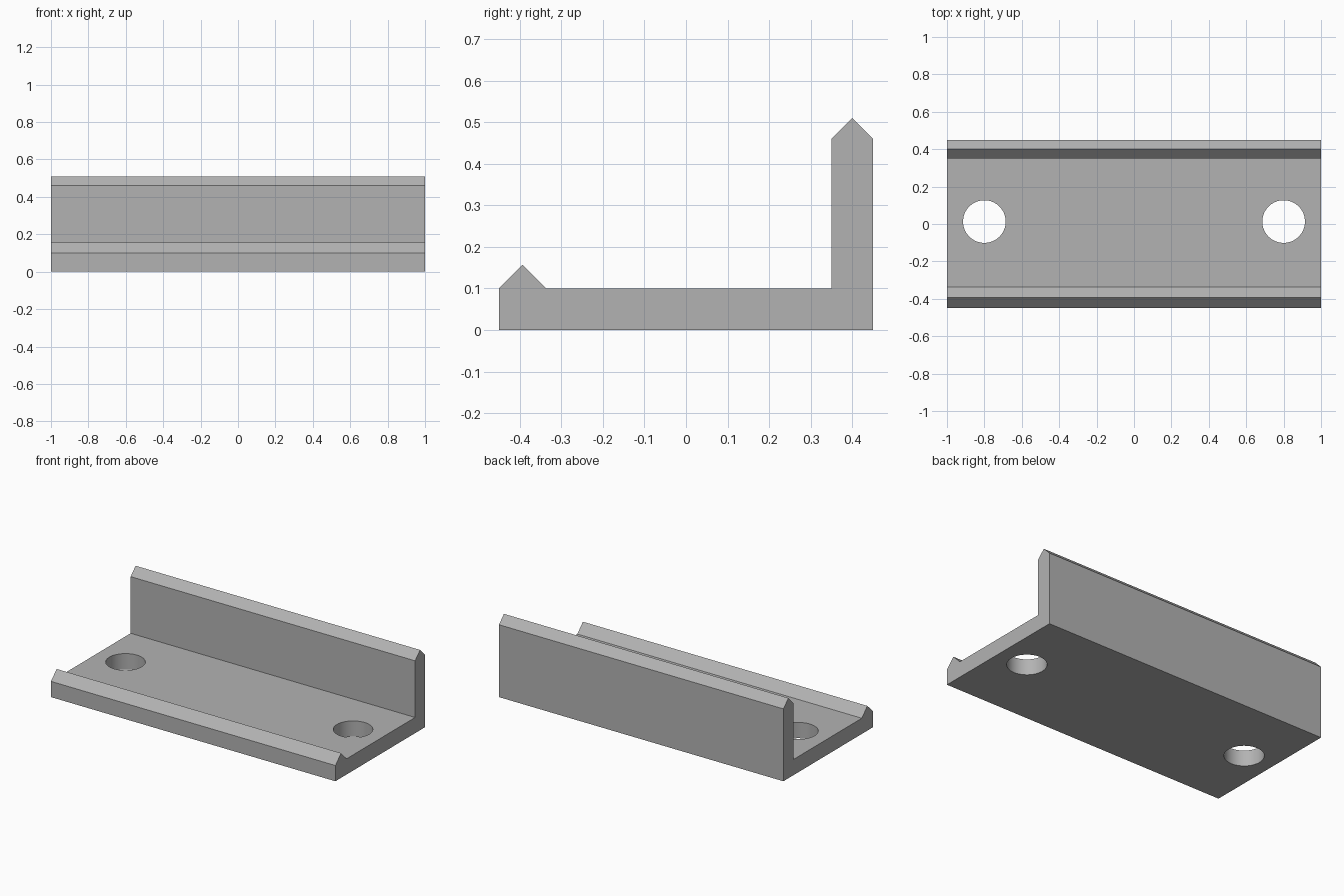
import bpy
import bmesh

cube = bpy.data.objects.get("Cube")
if cube:
    bpy.data.objects.remove(cube, do_unlink=True)

LENGTH = 2.0
HOLE_X, HOLE_Y, HOLE_RADIUS = 0.8, 0.013, 0.114

grey = bpy.data.materials.new("plain grey")
grey.use_nodes = True
colour = (0.45, 0.45, 0.45, 1)
grey.diffuse_color = colour
grey.node_tree.nodes["Principled BSDF"].inputs["Base Color"].default_value = colour

# Side section: base plate, low front ridge, tall back wall with a pointed top
section = [
    (-0.45, 0), (0.45, 0), (0.45, 0.46), (0.4, 0.51), (0.35, 0.46),
    (0.35, 0.1), (-0.337, 0.1), (-0.393, 0.157), (-0.45, 0.1),
]


def extrude_section(name, points, length):
    bm = bmesh.new()
    face = bm.faces.new([bm.verts.new((-length / 2, y, z)) for y, z in points])
    result = bmesh.ops.extrude_face_region(bm, geom=[face])
    moved = [v for v in result["geom"] if isinstance(v, bmesh.types.BMVert)]
    bmesh.ops.translate(bm, verts=moved, vec=(length, 0, 0))
    bmesh.ops.recalc_face_normals(bm, faces=bm.faces)
    mesh = bpy.data.meshes.new(name)
    bm.to_mesh(mesh)
    bm.free()
    obj = bpy.data.objects.new(name, mesh)
    bpy.context.collection.objects.link(obj)
    mesh.materials.append(grey)
    return obj


bracket = extrude_section("angle_bracket", section, LENGTH)
bpy.context.view_layer.objects.active = bracket

# Round screw holes through the base plate
for side, x in (("right", -HOLE_X), ("left", HOLE_X)):
    bpy.ops.mesh.primitive_cylinder_add(
        vertices=64, radius=HOLE_RADIUS, depth=0.4, location=(x, HOLE_Y, 0.05))
    cutter = bpy.context.object
    cutter.name = side + "_hole_cutter"
    cutter.hide_render = True
    cutter.data.materials.append(grey)
    bpy.context.view_layer.objects.active = bracket
    cut = bracket.modifiers.new(side + "_hole", "BOOLEAN")
    cut.operation = "DIFFERENCE"
    cut.solver = "EXACT"
    cut.object = cutter
    bpy.ops.object.modifier_apply(modifier=cut.name)
    bpy.data.objects.remove(cutter, do_unlink=True)

# Smooth hole walls, crisp edges elsewhere
bpy.ops.object.select_all(action="DESELECT")
bracket.select_set(True)
bpy.context.view_layer.objects.active = bracket
bpy.ops.object.shade_smooth_by_angle()
